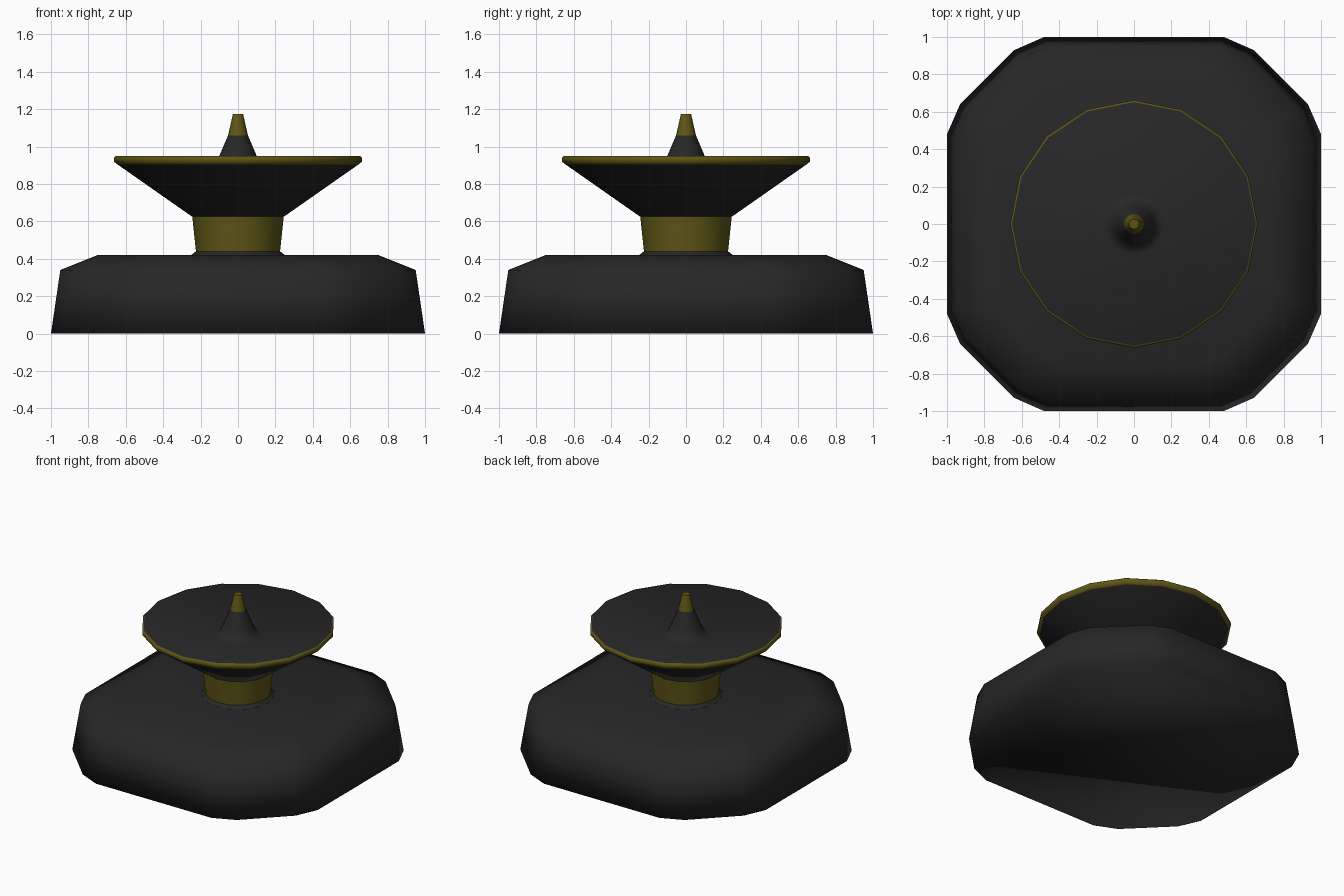
import bpy, bmesh, math

if "Cube" in bpy.data.objects:
    bpy.data.objects.remove(bpy.data.objects["Cube"])


def material(name, rgb):
    m = bpy.data.materials.new(name)
    m.diffuse_color = (*rgb, 1)
    m.use_nodes = True
    m.node_tree.nodes["Principled BSDF"].inputs["Base Color"].default_value = m.diffuse_color
    return m


BLACK = material("matte black", (0.02, 0.02, 0.02))
GOLD = material("dark gold", (0.115, 0.092, 0.008))


def loft(name, rings, mats, cap_bottom=True, cap_top=True, angle=None):
    """Join rings of points; mats gives one material per band."""
    used = list(dict.fromkeys(mats))
    bm = bmesh.new()
    loops = [[bm.verts.new(p) for p in ring] for ring in rings]
    n = len(loops[0])
    for a, b, mat in zip(loops, loops[1:], mats):
        for i in range(n):
            j = (i + 1) % n
            bm.faces.new((a[i], a[j], b[j], b[i])).material_index = used.index(mat)
    if cap_bottom:
        bm.faces.new(loops[0][::-1]).material_index = used.index(mats[0])
    if cap_top:
        bm.faces.new(loops[-1]).material_index = used.index(mats[-1])
    me = bpy.data.meshes.new(name)
    bm.to_mesh(me)
    bm.free()
    for m in used:
        me.materials.append(m)
    ob = bpy.data.objects.new(name, me)
    bpy.context.collection.objects.link(ob)
    bpy.ops.object.select_all(action='DESELECT')
    bpy.context.view_layer.objects.active = ob
    ob.select_set(True)
    if angle:
        bpy.ops.object.shade_smooth_by_angle(angle=math.radians(angle))
    else:
        bpy.ops.object.shade_smooth()
    return ob


def turned(name, profile, mats, n=16, **kw):
    rings = [[(r * math.cos(2 * math.pi * i / n), r * math.sin(2 * math.pi * i / n), z)
              for i in range(n)] for r, z in profile]
    return loft(name, rings, mats, **kw)


# Base: square with double-chamfered corners, tapering upward
corner = [(1, 0.48), (0.93, 0.64), (0.64, 0.93), (0.48, 1)]
outline = []
for q in range(4):
    c, s = [(1, 0), (0, 1), (-1, 0), (0, -1)][q]
    outline += [(x * c - y * s, x * s + y * c) for x, y in corner]
rings = [[(x * k, y * k, z) for x, y in outline]
         for k, z in [(1, 0), (0.95, 0.34), (0.75, 0.42)]]
loft("base", rings, [BLACK, BLACK])

# Neck: dark foot with a gold collar
turned("neck", [(0.25, 0.41), (0.25, 0.42), (0.225, 0.44), (0.245, 0.63)],
       [BLACK, BLACK, GOLD], angle=40)

# Dish: dark cone, gold rim, shallow hollow top rising into the spike
turned("dish", [(0.245, 0.625), (0.645, 0.905), (0.662, 0.918), (0.662, 0.942),
                (0.652, 0.95), (0.165, 0.87), (0.125, 0.89), (0.1, 0.95), (0.053, 1.06)],
       [BLACK, GOLD, GOLD, GOLD] + [BLACK] * 4, angle=60)

# Gold spike tip
turned("spike_tip", [(0.053, 1.06), (0.027, 1.175)], [GOLD], angle=40)
